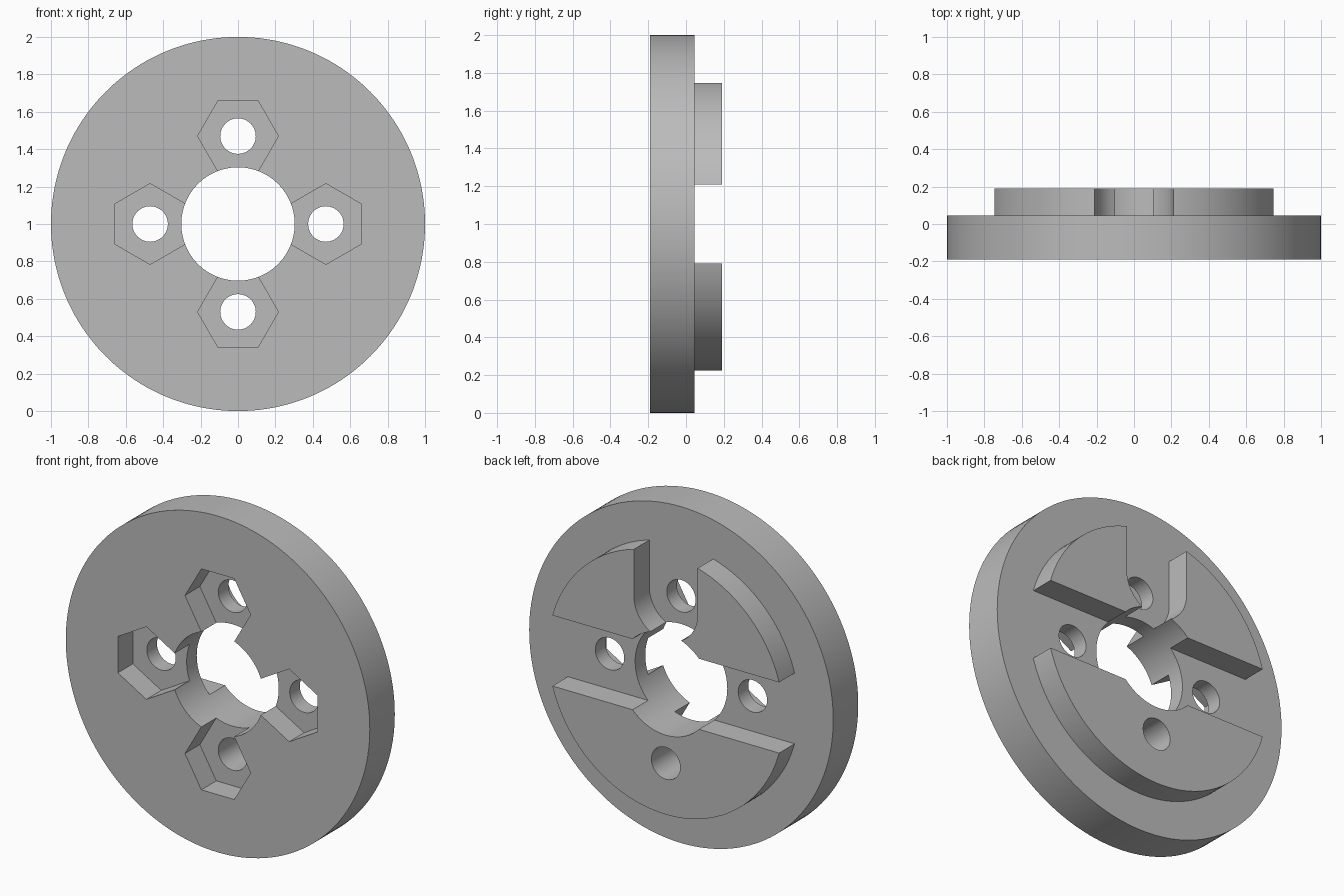
import bpy, bmesh
from math import sin, cos, pi, radians

if "Cube" in bpy.data.objects:
    bpy.data.objects.remove(bpy.data.objects["Cube"])

MID = 1.0                                   # height of the disc axis
FRONT, STEP, BACK = -0.19, 0.045, 0.19      # plate front, plate back, pad back
POCKET = -0.05                              # floor of the hex pockets
SLOT = 0.21                                 # half width of the slots
BOLT = 0.47                                 # bolt circle radius

grey = bpy.data.materials.new("machined_grey")
grey.use_nodes = True
grey.diffuse_color = (0.5, 0.5, 0.5, 1)
grey.node_tree.nodes["Principled BSDF"].inputs["Base Color"].default_value = (0.5, 0.5, 0.5, 1)


def ring(radius, sides, cx=0, cz=MID, turn=0):
    """Regular polygon outline in the x-z plane."""
    return [(cx + radius * cos(turn + 2 * pi * i / sides),
             cz + radius * sin(turn + 2 * pi * i / sides)) for i in range(sides)]


def prism(name, outline, y0, y1):
    """Solid made by pushing an x-z outline from y0 to y1."""
    bm = bmesh.new()
    face = bm.faces.new([bm.verts.new((x, y0, z)) for x, z in outline])
    out = bmesh.ops.extrude_face_region(bm, geom=[face])
    moved = [v for v in out["geom"] if isinstance(v, bmesh.types.BMVert)]
    bmesh.ops.translate(bm, verts=moved, vec=(0, y1 - y0, 0))
    bmesh.ops.recalc_face_normals(bm, faces=bm.faces)
    mesh = bpy.data.meshes.new(name)
    bm.to_mesh(mesh)
    bm.free()
    mesh.materials.append(grey)
    obj = bpy.data.objects.new(name, mesh)
    bpy.context.collection.objects.link(obj)
    return obj


def combine(target, tool, operation="DIFFERENCE"):
    """Apply a boolean, then discard the tool."""
    mod = target.modifiers.new("boolean", "BOOLEAN")
    mod.operation, mod.solver, mod.object = operation, "EXACT", tool
    bpy.context.view_layer.objects.active = target
    bpy.ops.object.modifier_apply(modifier=mod.name)
    bpy.data.objects.remove(tool)


# Raised pads: a disc split by a cross slot and a round-ended upper slot
pads = prism("raised_pads", ring(0.775, 128), STEP - 0.02, BACK)
combine(pads, prism("cross_slot", [(-1, MID - SLOT), (1, MID - SLOT),
                                   (1, MID + SLOT), (-1, MID + SLOT)], -0.5, 0.5))
arc = [(SLOT * cos(pi + pi * i / 32), MID + BOLT + SLOT * sin(pi + pi * i / 32))
       for i in range(33)]
combine(pads, prism("upper_slot", arc + [(SLOT, 2.2), (-SLOT, 2.2)], -0.5, 0.5))

# Round plate carrying the pads
disc = prism("flange_disc", ring(1, 160), FRONT, STEP)
combine(disc, pads, "UNION")

# Centre bore
combine(disc, prism("bore", ring(0.303, 96), -0.5, 0.5))

# Four bolt holes with hexagonal pockets at the front
for k in range(4):
    a = k * pi / 2
    cx, cz = BOLT * cos(a), MID + BOLT * sin(a)
    combine(disc, prism("hex_pocket", ring(0.216, 6, cx, cz, a + pi / 6), -0.5, POCKET))
    combine(disc, prism("bolt_hole", ring(0.095, 48, cx, cz), -0.5, 0.5))

# Smooth round walls, crisp edges
bpy.ops.object.select_all(action="DESELECT")
disc.select_set(True)
bpy.context.view_layer.objects.active = disc
bpy.ops.object.shade_smooth_by_angle(angle=radians(25))
